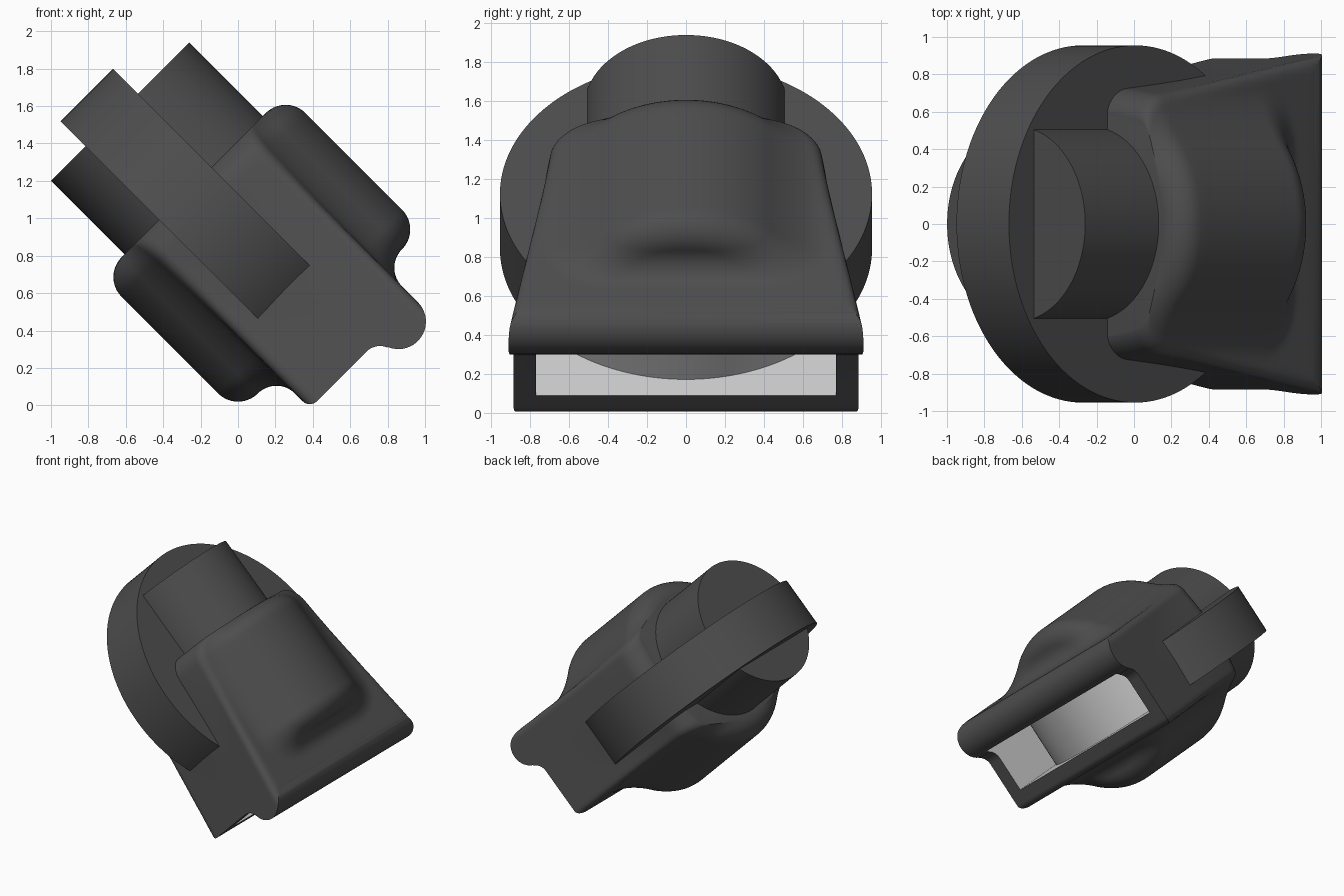
import bpy, bmesh
from math import sin, cos, pi, sqrt, hypot, radians
from mathutils import Matrix, Vector

if "Cube" in bpy.data.objects:
    bpy.data.objects.remove(bpy.data.objects["Cube"])

# Everything is built in a straight frame (u = x, y, v = z) and tilted 45 degrees about y
TILT = (0, pi / 4, 0)
AXIS_V = 0.665


def material(name, g):
    m = bpy.data.materials.new(name)
    m.diffuse_color = (g, g, g * 1.02, 1)
    m.use_nodes = True
    m.node_tree.nodes["Principled BSDF"].inputs["Base Color"].default_value = m.diffuse_color
    return m


DARK, LIGHT = material("dark_grey", 0.075), material("light_grey", 0.6)


def make(name, bm, mat=DARK):
    bmesh.ops.recalc_face_normals(bm, faces=bm.faces[:])
    me = bpy.data.meshes.new(name)
    bm.to_mesh(me)
    bm.free()
    me.materials.append(mat)
    ob = bpy.data.objects.new(name, me)
    ob.rotation_euler = TILT
    bpy.context.collection.objects.link(ob)
    return ob


def activate(ob):
    bpy.ops.object.select_all(action='DESELECT')
    ob.select_set(True)
    bpy.context.view_layer.objects.active = ob


def smooth(ob):
    activate(ob)
    bpy.ops.object.shade_smooth_by_angle(angle=radians(32))


def cylinder(name, r, depth, matrix):
    bm = bmesh.new()
    bmesh.ops.create_cone(bm, cap_ends=True, segments=128, radius1=r, radius2=r,
                          depth=depth, matrix=matrix)
    return make(name, bm)


def prism(name, pts, half_width, mat=DARK):
    """Extrude a (u, v) outline across y."""
    bm = bmesh.new()
    face = bm.faces.new([bm.verts.new((u, -half_width, v)) for u, v in pts])
    ext = bmesh.ops.extrude_face_region(bm, geom=[face])["geom"]
    verts = [g for g in ext if isinstance(g, bmesh.types.BMVert)]
    bmesh.ops.translate(bm, verts=verts, vec=(0, 2 * half_width, 0))
    return make(name, bm, mat)


def arc(cu, cv, r, a0, a1, n=14):
    return [(cu + r * cos(radians(a0 + (a1 - a0) * i / n)),
             cv + r * sin(radians(a0 + (a1 - a0) * i / n))) for i in range(n + 1)]


def cut(ob, cutter):
    cutter.hide_render = True
    mod = ob.modifiers.new("cut", 'BOOLEAN')
    mod.operation, mod.solver, mod.object = 'DIFFERENCE', 'EXACT', cutter
    mod.material_mode = 'TRANSFER'
    activate(ob)
    bpy.ops.object.modifier_apply(modifier=mod.name)
    bpy.data.objects.remove(cutter, do_unlink=True)


def rounded(a, b, r):
    """Distance to a rounded corner given overshoot along two directions."""
    a, b = a + r, b + r
    return min(max(a, b), 0) + hypot(max(a, 0), max(b, 0)) - r


def holder_distance(u, y, v):
    d = min(u + 1, 0.15)
    inset = 0.15 - sqrt(max(0.15 ** 2 - (0.15 - d) ** 2, 0))
    plate = rounded(abs(y) - (0.66 + 0.175 * (u + 1) - inset), abs(v) - 0.405, 0.05)
    bulge = rounded(abs(u + 0.485) - 0.515, hypot(y, v) - 0.695, 0.15)
    k = 0.14                                   # round fillet between the two
    return max(k, min(plate, bulge)) - hypot(max(k - plate, 0), max(k - bulge, 0))


def radius_at(u, t):
    lo, hi = 0.0, 1.3
    for _ in range(22):
        mid = (lo + hi) / 2
        if holder_distance(u, mid * cos(t), mid * sin(t)) < 0:
            lo = mid
        else:
            hi = mid
    return lo


# Holder: flared plate blended with a round sleeve, lofted along u
N = 320
us = [-1 + 0.15 * (1 - cos(pi / 2 * i / 10)) + 1e-4 for i in range(11)]
us += [-0.85 + 0.7 * i / 14 for i in range(1, 15)]
us += [-0.15 + 0.18 * sin(pi / 2 * i / 16) for i in range(1, 17)]
us += [0.03 + 0.16 * (1 - cos(pi / 2 * i / 14)) for i in range(1, 15)]
us += [0.25, 0.32, 0.40, 0.47]
bm = bmesh.new()
rings = []
for u in us:
    ring = []
    for j in range(N):
        t = 2 * pi * j / N
        r = radius_at(u, t)
        ring.append(bm.verts.new((u, r * cos(t), AXIS_V + r * sin(t))))
    rings.append(ring)
for a, b in zip(rings, rings[1:]):
    for j in range(N):
        k = (j + 1) % N
        bm.faces.new((a[j], a[k], b[k], b[j]))
bm.faces.new(rings[0])
bm.faces.new(rings[-1])
holder = make("holder", bm)

# Mouth end: rounded upper lip overhanging a shorter lower lip
mouth = arc(0.228, 0.315, 0.055, -90, 0) + arc(0.383, 0.69, 0.1, 180, 112)
mouth += arc(0.29, 0.923, 0.147, -68, 90, 20)
mouth += [(0.29, 1.4), (0.8, 1.4), (0.8, -0.1), (0.228, -0.1)]
cut(holder, prism("mouth_cutter", mouth, 1.3))

# Slot in the mouth, light inside
slot = [(-0.22, 0.408), (0.7, 0.408), (0.7, 0.80), (-0.22, 0.80)]
cut(holder, prism("slot_cutter", slot, 0.77, LIGHT))
smooth(holder)

# Flat wheel held in the slot; its hidden rim shares the light inner colour
wheel = cylinder("wheel", 0.955, 0.396, Matrix.Translation((-0.79, 0, 0.601)))
wheel.data.materials.append(LIGHT)
for p in wheel.data.polygons:
    if abs(p.normal.z) < 0.5 and p.center.x > -0.2:
        p.material_index = 1
smooth(wheel)

# Round plug running into the sleeve
plug = cylinder("plug", 0.522, 0.7, Matrix.Translation((-1.206, 0, AXIS_V))
                @ Matrix.Rotation(pi / 2, 4, 'Y'))
smooth(plug)
